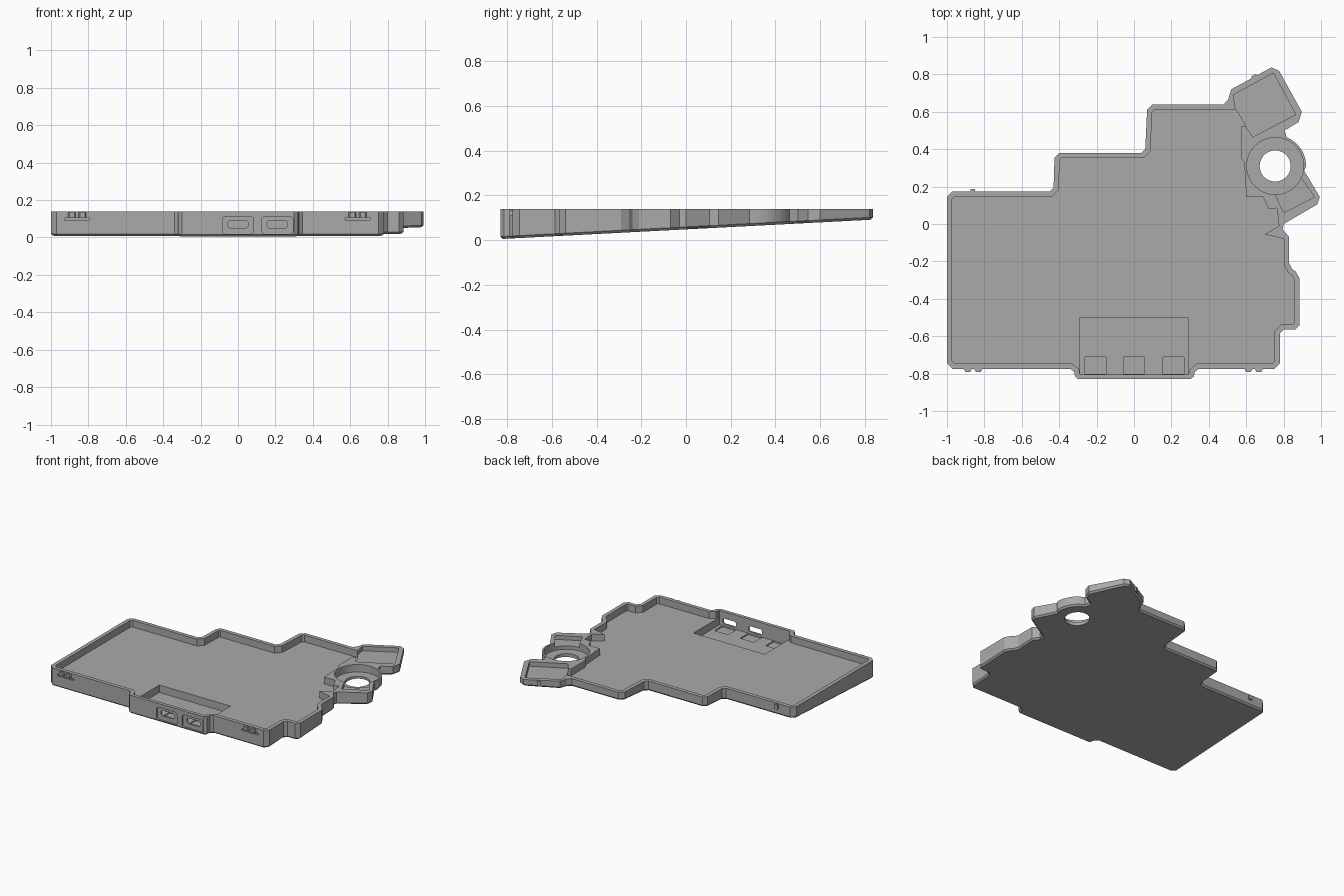
import bpy, bmesh, math
from mathutils import Vector

if "Cube" in bpy.data.objects:
    bpy.data.objects.remove(bpy.data.objects["Cube"])

TOP, FLOOR, OVER, WALL = 0.14, 0.09, 0.3, 0.028
DIAL = Vector((0.755, 0.31))

grey = bpy.data.materials.new("plain grey")
grey.use_nodes = True
grey.diffuse_color = (0.4, 0.4, 0.4, 1)
grey.node_tree.nodes["Principled BSDF"].inputs["Base Color"].default_value = (0.4, 0.4, 0.4, 1)


def base_z(y):
    """Height of the sloping underside."""
    return 0.048 + 0.052 * y


def arc(centre, r, start, end, n):
    return [(centre[0] + r * math.cos(math.radians(start + (end - start) * i / n)),
             centre[1] + r * math.sin(math.radians(start + (end - start) * i / n)))
            for i in range(n + 1)]


def inset(points, d):
    """Move a closed counter-clockwise outline inwards by d."""
    out = []
    for i, p in enumerate(points):
        p, a, b = Vector(p), Vector(points[i - 1]), Vector(points[(i + 1) % len(points)])
        u, v = (p - a).normalized(), (b - p).normalized()
        n1, n2 = Vector((-u.y, u.x)), Vector((-v.y, v.x))
        out.append(tuple(p + (n1 + n2) * d / max(0.35, 1 + n1.dot(n2))))
    return out


def loft(name, rings):
    """Solid through a stack of matching rings."""
    bm = bmesh.new()
    rows = [[bm.verts.new(p) for p in ring] for ring in rings]
    n = len(rows[0])
    for low, high in zip(rows, rows[1:]):
        for i in range(n):
            j = (i + 1) % n
            bm.faces.new((low[i], low[j], high[j], high[i]))
    bm.faces.new(rows[0][::-1])
    bm.faces.new(rows[-1])
    bmesh.ops.recalc_face_normals(bm, faces=bm.faces)
    mesh = bpy.data.meshes.new(name)
    bm.to_mesh(mesh)
    bm.free()
    obj = bpy.data.objects.new(name, mesh)
    bpy.context.collection.objects.link(obj)
    mesh.materials.append(grey)
    return obj


def prism(name, points, z0, z1=OVER):
    return loft(name, [[(x, y, z) for x, y in points] for z in (z0, z1)])


def rect(x0, x1, y0, y1):
    return [(x0, y0), (x1, y0), (x1, y1), (x0, y1)]


def port(name, x, z, w, h, y0, y1, r):
    """Rounded slot running front to back."""
    pts = []
    for k, (sx, sz) in enumerate([(1, 1), (-1, 1), (-1, -1), (1, -1)]):
        pts += arc((x + sx * (w - r), z + sz * (h - r)), r, 90 * k, 90 * k + 90, 4)
    return loft(name, [[(px, y, pz) for px, pz in pts] for y in (y0, y1)])


def carve(target, cutters):
    """Cut each cutter from the target and discard it."""
    for c in cutters:
        mod = target.modifiers.new("cut", "BOOLEAN")
        mod.operation, mod.solver, mod.object = "DIFFERENCE", "EXACT", c
        c.hide_render = True
        graph = bpy.context.evaluated_depsgraph_get()
        mesh = bpy.data.meshes.new_from_object(target.evaluated_get(graph))
        target.modifiers.clear()
        target.data = mesh
        bpy.data.objects.remove(c)


# Outline: stepped body, then dial mount and angled arm
body = [(0.48, 0.64), (0.1, 0.64), (0.07, 0.61), (0.06, 0.4), (0.04, 0.38), (-0.4, 0.38),
        (-0.425, 0.355), (-0.43, 0.195), (-0.45, 0.175), (-0.97, 0.175), (-1, 0.145),
        (-1, -0.745), (-0.97, -0.775), (-0.34, -0.775), (-0.32, -0.79), (-0.315, -0.815),
        (-0.3, -0.83), (0.3, -0.83), (0.32, -0.815), (0.325, -0.79), (0.345, -0.775),
        (0.75, -0.775), (0.78, -0.745), (0.78, -0.585), (0.8, -0.565), (0.86, -0.565),
        (0.885, -0.54), (0.885, -0.29), (0.865, -0.255), (0.845, -0.24), (0.83, -0.21),
        (0.83, -0.07)]
mount = [(0.795, -0.03), (0.8, 0), (0.98, 0.105), (0.993, 0.145), (0.91, 0.285)]
mount += arc(DIAL, 0.165, 0, 68, 10)
arm = [(0.805, 0.5), (0.88, 0.545), (0.897, 0.6), (0.775, 0.82), (0.735, 0.837),
       (0.52, 0.72), (0.503, 0.665)]
outline = body + mount + arm

# Case shell with chamfered, sloping underside
case = loft("case_tray", [
    [(x, y, base_z(y)) for x, y in inset(outline, 0.011)],
    [(x, y, base_z(y) + 0.011) for x, y in outline],
    [(x, y, TOP) for x, y in outline]])

# Main cavity keeps clear of the dial mount
inner = inset(outline, WALL)[1:len(body)]
notch = [(0.7, -0.055), (0.775, -0.01), (0.765, 0.085), (0.72, 0.08), (0.69, 0.145),
         (0.6, 0.145), (0.59, 0.33), (0.572, 0.35), (0.572, 0.52), (0.6, 0.52), (0.545, 0.612)]
cuts = [prism("cavity_cutter", inner + notch, FLOOR)]

# Arm, dial and tab pockets
arm_pocket = [(0.635, 0.465), (0.865, 0.585), (0.745, 0.807), (0.53, 0.69), (0.545, 0.6)]
cuts.append(prism("arm_cutter", arm_pocket, 0.107))
cuts.append(prism("dial_cutter", arc(DIAL, 0.152, 0, 354, 59), 0.085))
cuts.append(prism("dial_hole_cutter", arc(DIAL, 0.083, 0, 351, 39), -OVER))
cuts.append(prism("tab_cutter", [(0.75, 0.17), (0.8, 0.06), (0.965, 0.145), (0.89, 0.25)], 0.11))

# Connector bay with seats and two ports through the front
cuts.append(prism("bay_cutter", rect(-0.29, 0.29, -0.805, -0.5), 0.035))
for x in (-0.207, 0, 0.21):
    cuts.append(prism("seat_cutter", rect(x - 0.056, x + 0.056, -0.803, -0.71), 0.026))
for x in (0, 0.21):
    cuts.append(port("port_recess_cutter", x, 0.065, 0.084, 0.046, -0.9, -0.818, 0.018))
    cuts.append(port("port_cutter", x, 0.07, 0.054, 0.02, -0.9, -0.78, 0.014))

# Latch slits in the front wall
for x in (-0.86, 0.64):
    cuts.append(port("slit_cutter", x, 0.099, 0.068, 0.007, -0.9, -0.763, 0.006))
carve(case, cuts)

# Latch tabs on front, back and arm
for name, x in (("left", -0.86), ("right", 0.64)):
    for side in (-1, 1):
        c = x + side * 0.028
        prism("front_latch_" + name, [(c - 0.02, -0.776), (c - 0.014, -0.79), (c + 0.014, -0.79),
                                      (c + 0.02, -0.776)], 0.107, 0.133)
prism("back_latch", rect(-0.875, -0.85, 0.17, 0.186), 0.1, 0.133)
prism("arm_latch", [(0.635, 0.775), (0.66, 0.789), (0.652, 0.803), (0.627, 0.789)], 0.1, 0.133)
